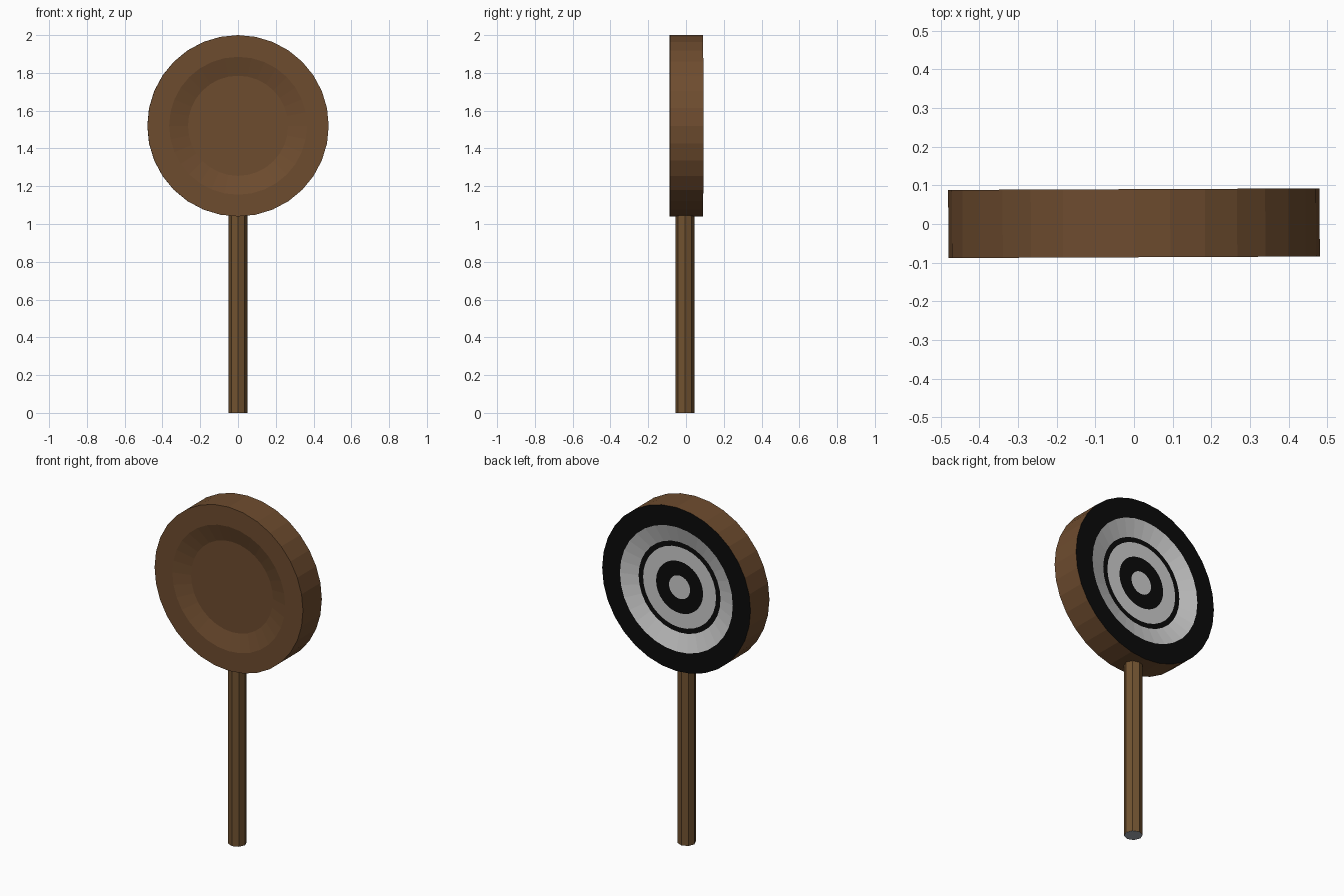
import bpy, bmesh
from math import sin, cos, pi, radians

if "Cube" in bpy.data.objects:
    bpy.data.objects.remove(bpy.data.objects["Cube"])


def material(name, rgb):
    m = bpy.data.materials.new(name)
    m.diffuse_color = (*rgb, 1)
    m.use_nodes = True
    m.node_tree.nodes["Principled BSDF"].inputs["Base Color"].default_value = m.diffuse_color
    return m


wood = material("wood", (0.155, 0.072, 0.028))
handle_wood = material("handle_wood", (0.165, 0.085, 0.03))
black = material("black", (0.003, 0.003, 0.003))
white = material("white", (0.8, 0.8, 0.8))
grey = material("grey", (0.38, 0.41, 0.45))


def lathe(name, profile, sides, point, mats):
    """Closed solid of revolution. profile rows: radius, height along the axis,
    material index of the band up to the next row (last row: end cap)."""
    bm = bmesh.new()
    rings = [[bm.verts.new(point(r * sin(2 * pi * i / sides), r * cos(2 * pi * i / sides), h))
              for i in range(sides)] for r, h, _ in profile]
    bm.faces.new(rings[0]).material_index = profile[0][2]
    for (a, b), row in zip(zip(rings, rings[1:]), profile):
        for i in range(sides):
            j = (i + 1) % sides
            bm.faces.new((a[i], a[j], b[j], b[i])).material_index = row[2]
    bm.faces.new(rings[-1]).material_index = profile[-1][2]
    bmesh.ops.recalc_face_normals(bm, faces=bm.faces)
    mesh = bpy.data.meshes.new(name)
    bm.to_mesh(mesh)
    bm.free()
    for m in mats:
        mesh.materials.append(m)
    obj = bpy.data.objects.new(name, mesh)
    bpy.context.collection.objects.link(obj)
    return obj


# Round board: shallow dished front in plain wood, dished back with painted rings
WOOD, BLACK, WHITE = 0, 1, 2
board = lathe("target_board", [
    (0.265, -0.058, WOOD),
    (0.365, -0.088, WOOD),
    (0.48, -0.088, WOOD),
    (0.48, 0.088, BLACK),
    (0.365, 0.088, WHITE),
    (0.265, 0.058, BLACK),
    (0.236, 0.058, WHITE),
    (0.152, 0.058, BLACK),
    (0.068, 0.058, WHITE),
], 32, lambda u, v, h: (u, h, v), [wood, black, white])
board.location = (0, 0.002, 1.52)
board.rotation_euler.z = radians(0.24)

# Eight-sided handle with a grey foot
handle = lathe("handle", [
    (0.05, 0, 1),
    (0.05, 0.0005, 0),
    (0.05, 1.06, 0),
], 8, lambda u, v, h: (u, v, h), [handle_wood, grey])
handle.location.y = -0.006
